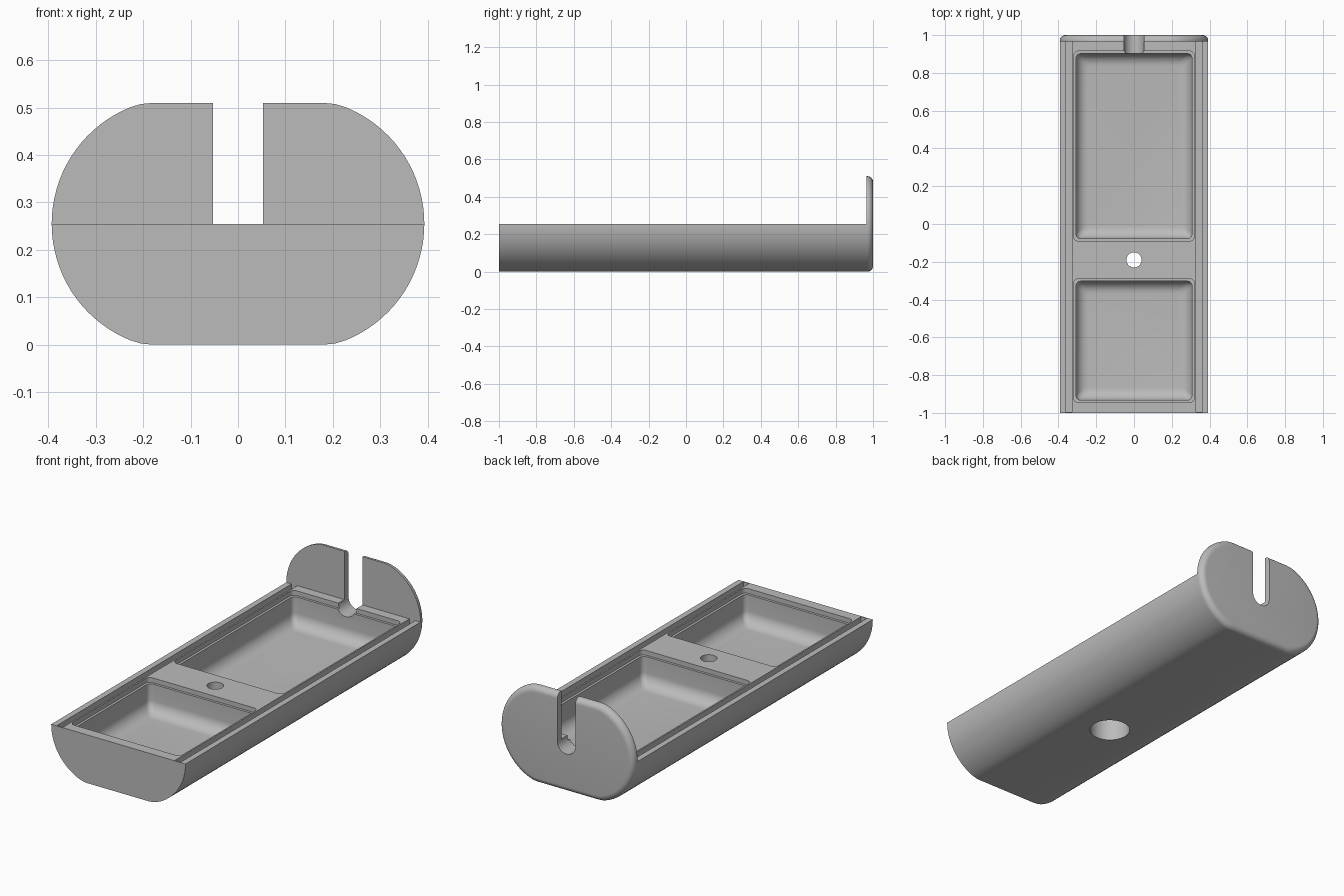
import bpy, bmesh
from math import sin, cos, pi, radians

if "Cube" in bpy.data.objects:
    bpy.data.objects.remove(bpy.data.objects["Cube"])

RIM = 0.255        # height of the tray's top face
HALF = 0.393       # half width
PLATE_Y = 0.965    # where the end plate starts

grey = bpy.data.materials.new("plain grey")
grey.use_nodes = True
COLOUR = (0.5, 0.5, 0.5, 1)
grey.diffuse_color = COLOUR
grey.node_tree.nodes["Principled BSDF"].inputs["Base Color"].default_value = COLOUR


def loft(name, loops):
    """Closed solid through equally long loops of points."""
    bm = bmesh.new()
    rings = [[bm.verts.new(p) for p in loop] for loop in loops]
    for a, b in zip(rings, rings[1:]):
        for i in range(len(a)):
            j = (i + 1) % len(a)
            bm.faces.new((a[i], a[j], b[j], b[i]))
    bm.faces.new(rings[0])
    bm.faces.new(rings[-1])
    bmesh.ops.recalc_face_normals(bm, faces=bm.faces)
    mesh = bpy.data.meshes.new(name)
    bm.to_mesh(mesh)
    bm.free()
    mesh.materials.append(grey)
    obj = bpy.data.objects.new(name, mesh)
    bpy.context.collection.objects.link(obj)
    return obj


def along_y(profile, y0, y1):
    return [[(x, y, z) for x, z in profile] for y in (y0, y1)]


def box_profile(x0, x1, z0, z1):
    return [(x0, z0), (x1, z0), (x1, z1), (x0, z1)]


def cylinder(name, r, x, y, z0, z1, n=48):
    ring = [(x + r * cos(2 * pi * i / n), y + r * sin(2 * pi * i / n)) for i in range(n)]
    return loft(name, [[(a, b, z) for a, b in ring] for z in (z0, z1)])


def rounded_rect(hx, y0, y1, inset, z, r=0.025, n=6):
    hx, y0, y1 = hx - inset, y0 + inset, y1 - inset
    corners = [(hx - r, y1 - r), (r - hx, y1 - r), (r - hx, y0 + r), (hx - r, y0 + r)]
    return [(cx + r * cos(pi / 2 * (k + i / n)), cy + r * sin(pi / 2 * (k + i / n)), z)
            for k, (cx, cy) in enumerate(corners) for i in range(n + 1)]


def cut(obj, cutters):
    bpy.context.view_layer.objects.active = obj
    for c in cutters:
        mod = obj.modifiers.new("cut", "BOOLEAN")
        mod.operation, mod.solver, mod.object = "DIFFERENCE", "EXACT", c
        bpy.ops.object.modifier_apply(modifier=mod.name)


# Quarter outline: side arc easing into the flat bottom
arc = [(0.128 + 0.265 * cos(radians(a)), 0.265 * sin(radians(a))) for a in range(0, 69, 4)]
quarter = arc + [(0.205, 0.2525), (0.18, RIM)]
lower = [(x, RIM - z) for x, z in quarter] + [(-x, RIM - z) for x, z in reversed(quarter)]
upper = [(-x, RIM + z) for x, z in quarter[1:]] + [(x, RIM + z) for x, z in reversed(quarter[1:])]

# Tray and end plate with a rounded back edge
tray = loft("tray", along_y(lower, -1, PLATE_Y))
R = 0.03
steps = [(PLATE_Y, 0)] + [(1 - R + R * sin(t), R * (1 - cos(t)))
                          for t in (pi / 2 * i / 8 for i in range(9))]
plate = loft("end_plate", [[(x * (1 - d / HALF), y, RIM + (z - RIM) * (1 - d / RIM))
                            for x, z in lower + upper] for y, d in steps])

# Two stepped pockets with rounded floors
F, FLOOR = 0.065, 0.08
section = [(0, 0.3), (0, 0.23), (0.013, 0.23)]
section += [(0.013 + F * (1 - cos(t)), FLOOR + F * (1 - sin(t)))
            for t in (pi / 2 * i / 8 for i in range(9))]
pockets = [loft("pocket_cutter", [rounded_rect(0.32, y0, y1, d, z) for d, z in section])
           for y0, y1 in ((-0.09, 0.915), (-0.945, -0.29))]

# Side grooves, closed by a thin wall at the front
grooves = [loft("groove_cutter", along_y(box_profile(*sorted((s * 0.328, s * 0.362)), 0.215, 0.3),
                                         -0.996, PLATE_Y)) for s in (-1, 1)]

# Screw hole with a wide counterbore underneath
holes = [cylinder("hole_cutter", 0.04, 0, -0.19, -0.1, 0.4),
         cylinder("counterbore_cutter", 0.1, 0, -0.19, -0.1, 0.17)]

# Round-bottomed slot through the plate and into the tray
S = 0.053
slot_profile = [(S * cos(pi + pi * i / 24), RIM + S * sin(pi + pi * i / 24)) for i in range(25)]
slot = loft("slot_cutter", along_y(slot_profile + [(S, 0.7), (-S, 0.7)], 0.88, 1.1))

cut(tray, pockets + grooves + holes + [slot])
cut(plate, [slot])
for c in pockets + grooves + holes + [slot]:
    bpy.data.objects.remove(c)

for obj in (tray, plate):
    bpy.ops.object.select_all(action="DESELECT")
    obj.select_set(True)
    bpy.context.view_layer.objects.active = obj
    bpy.ops.object.shade_smooth_by_angle(angle=radians(30))
